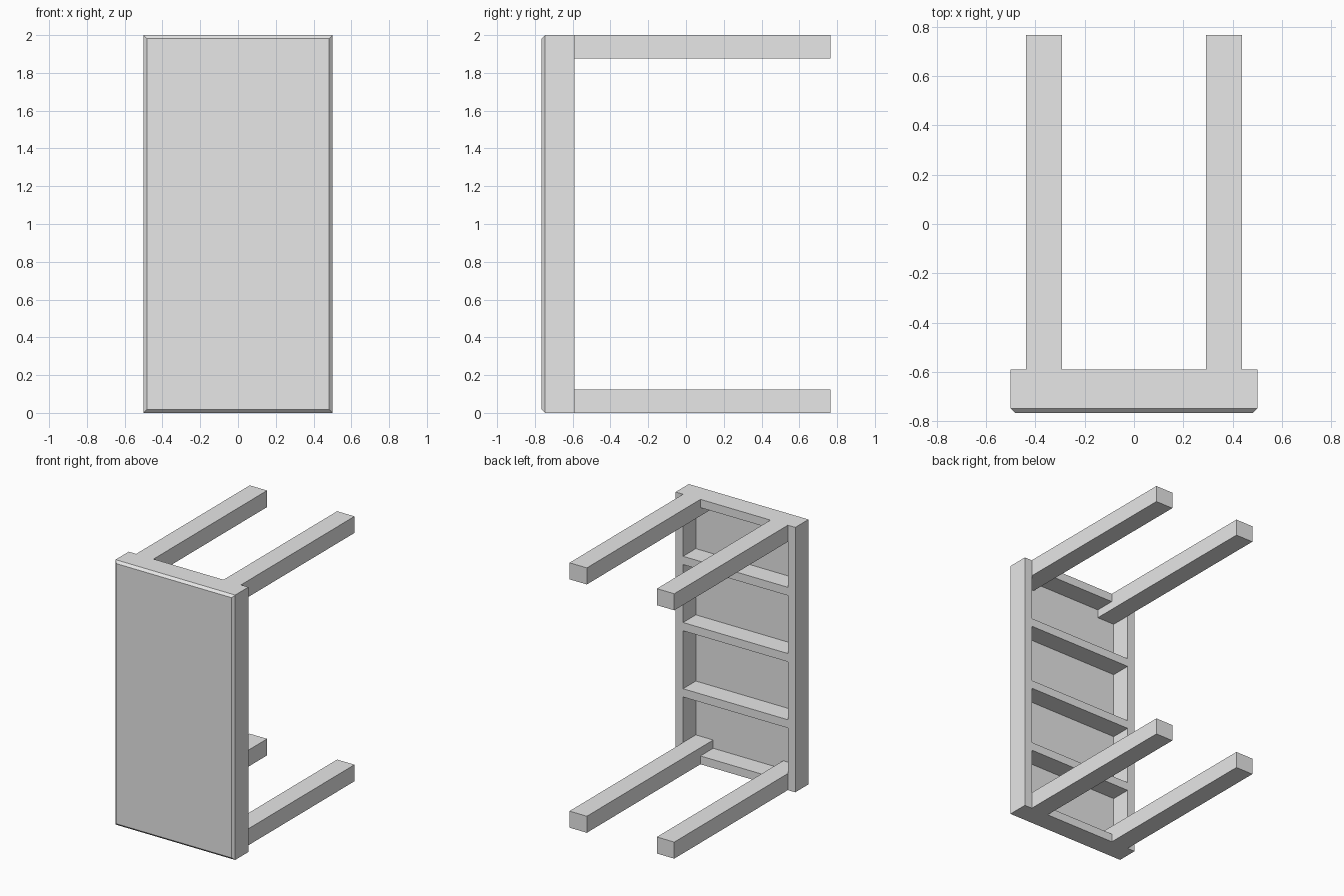
import bpy, bmesh

if "Cube" in bpy.data.objects:
    bpy.data.objects.remove(bpy.data.objects["Cube"])

grey = bpy.data.materials.new("light_grey")
grey.diffuse_color = (0.8, 0.8, 0.8, 1)
grey.use_nodes = True
grey.node_tree.nodes["Principled BSDF"].inputs["Base Color"].default_value = grey.diffuse_color

FRONT, FLOOR, BACK, END = -0.765, -0.742, -0.59, 0.765   # depths along y
HALF, HEIGHT, RAIL, BEVEL = 0.5, 2.0, 0.0625, 0.018


def finish(name, bm):
    mesh = bpy.data.meshes.new(name)
    bmesh.ops.recalc_face_normals(bm, faces=bm.faces)
    bm.to_mesh(mesh)
    bm.free()
    mesh.materials.append(grey)
    obj = bpy.data.objects.new(name, mesh)
    bpy.context.collection.objects.link(obj)
    return obj


def add_box(bm, lo, hi):
    verts = bmesh.ops.create_cube(bm, size=1)["verts"]
    for v in verts:
        v.co = [hi[i] if v.co[i] > 0 else lo[i] for i in range(3)]
    return verts


# Table top: slab with a chamfered front rim and a row of recesses in the back
bm = bmesh.new()
add_box(bm, (-HALF, FRONT, 0), (HALF, BACK, HEIGHT))
rim = [e for e in bm.edges if all(v.co.y < FRONT + 0.001 for v in e.verts)]
bmesh.ops.bevel(bm, geom=rim, offset=BEVEL, segments=1, affect='EDGES')
top = finish("table_top", bm)

# Recess cutter: four bays separated by cross bars, framed by rails
bm = bmesh.new()
bars = [0.5, 1.0, 1.5]
starts = [RAIL] + [z + RAIL / 2 for z in bars]
ends = [z - RAIL / 2 for z in bars] + [HEIGHT - RAIL]
for z0, z1 in zip(starts, ends):
    add_box(bm, (-HALF + RAIL, FLOOR, z0), (HALF - RAIL, BACK + 0.1, z1))
cutter = finish("recess_cutter", bm)
cutter.hide_render = True
cutter.hide_viewport = True
cut = top.modifiers.new("recesses", 'BOOLEAN')
cut.operation = 'DIFFERENCE'
cut.solver = 'EXACT'
cut.object = cutter

# Legs: start on the recess floor, tight in the frame corners
for side, sx in (("left", -1), ("right", 1)):
    xs = sorted((sx * 0.2925, sx * (HALF - RAIL)))
    for level, z0 in (("lower", 0), ("upper", HEIGHT - 0.125)):
        bm = bmesh.new()
        # the part inside the frame stops at the end rail
        add_box(bm, (xs[0], BACK, z0), (xs[1], END, z0 + 0.125))
        zi = (RAIL, 0.125) if z0 == 0 else (z0, HEIGHT - RAIL)
        add_box(bm, (xs[0], FLOOR, zi[0]), (xs[1], BACK, zi[1]))
        finish(f"{level}_{side}_leg", bm)
